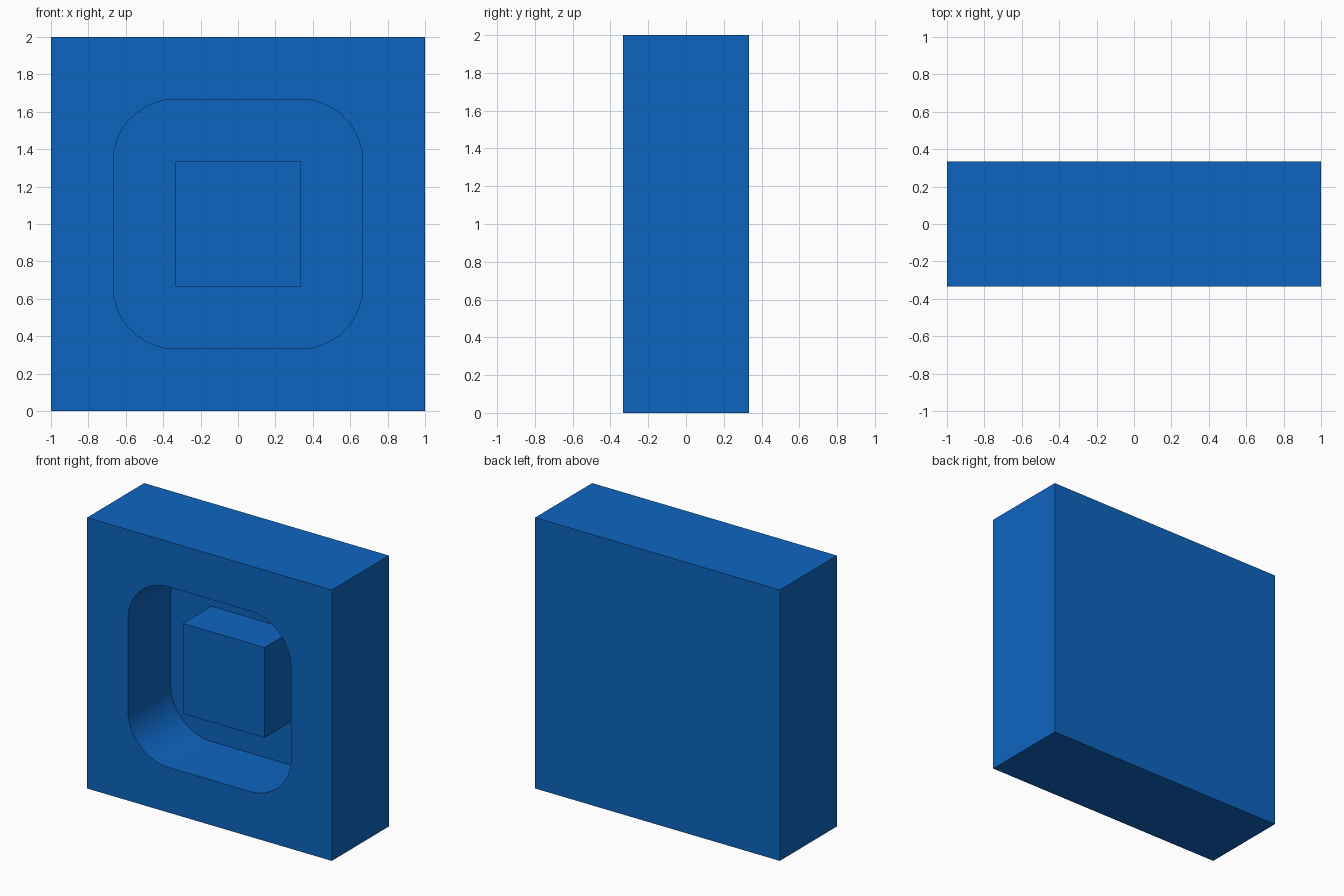
import bpy
import math

if "Cube" in bpy.data.objects:
    bpy.data.objects.remove(bpy.data.objects["Cube"], do_unlink=True)

UNIT = 1 / 3          # module shared by every dimension
FRONT = -UNIT         # y of the front face
FLOOR = UNIT / 2      # y of the pocket floor

blue = bpy.data.materials.new("blue")
blue.use_nodes = True
color = (0.004, 0.13, 0.533, 1)
blue.diffuse_color = color
blue.node_tree.nodes["Principled BSDF"].inputs["Base Color"].default_value = color


def box(name, width, y_front, y_back):
    """Square block centred on x = 0, z = 1, spanning the given depth."""
    bpy.ops.mesh.primitive_cube_add(size=1, location=(0, (y_front + y_back) / 2, 1))
    obj = bpy.context.object
    obj.name = obj.data.name = name
    obj.scale = (width, y_back - y_front, width)
    bpy.ops.object.transform_apply(location=False, rotation=False, scale=True)
    obj.data.materials.append(blue)
    return obj


def apply_modifier(obj, modifier):
    bpy.context.view_layer.objects.active = obj
    bpy.ops.object.modifier_apply(modifier=modifier.name)


# Outer block
block = box("block", 2, FRONT, UNIT)

# Pocket cutter with its depthwise edges rounded
cutter = box("pocket_cutter", 4 * UNIT, FRONT - UNIT, FLOOR)
cutter.hide_render = True
weights = cutter.data.attributes.new("bevel_weight_edge", "FLOAT", "EDGE")
for edge in cutter.data.edges:
    a, b = (cutter.data.vertices[i].co for i in edge.vertices)
    weights.data[edge.index].value = float(abs(a.y - b.y) > UNIT / 2)
bevel = cutter.modifiers.new("rounded_corners", "BEVEL")
bevel.limit_method = "WEIGHT"
bevel.width = UNIT
bevel.segments = 16
apply_modifier(cutter, bevel)

# Cut the pocket, then smooth only its curved corners
cut = block.modifiers.new("pocket", "BOOLEAN")
cut.operation = "DIFFERENCE"
cut.solver = "EXACT"
cut.object = cutter
apply_modifier(block, cut)
bpy.data.objects.remove(cutter, do_unlink=True)
bpy.ops.object.select_all(action="DESELECT")
block.select_set(True)
bpy.context.view_layer.objects.active = block
bpy.ops.object.shade_smooth_by_angle(angle=math.radians(30))

# Square boss standing on the pocket floor
box("center_boss", 2 * UNIT, -UNIT / 2, FLOOR)
